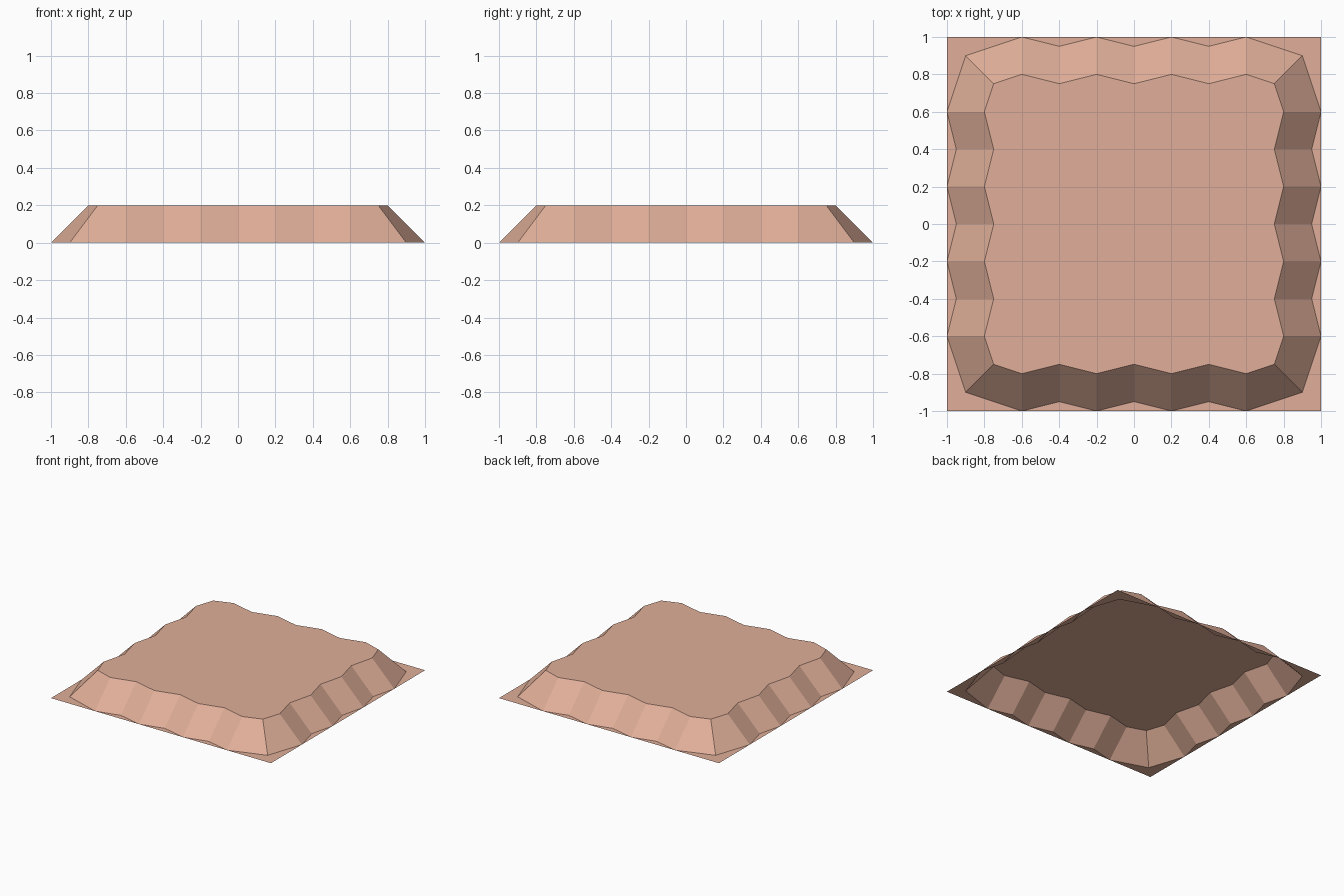
import bpy
import bmesh
from mathutils import Matrix, Vector

cube = bpy.data.objects.get("Cube")
if cube:
    bpy.data.objects.remove(cube, do_unlink=True)

HEIGHT = 0.2
HALF = 1.0

# Single clay colour
clay = bpy.data.materials.new("clay_earth")
clay.use_nodes = True
colour = (0.75, 0.43, 0.32, 1)
clay.diffuse_color = colour
clay.node_tree.nodes["Principled BSDF"].inputs["Base Color"].default_value = colour


def wavy_side(corner, ridge, hollow, z):
    """Zigzag edge of the back side, from its left corner up to the right one."""
    points = [Vector((-corner, corner, z))]
    for i in range(7):
        points.append(Vector((-0.6 + 0.2 * i, hollow if i % 2 else ridge, z)))
    points.append(Vector((corner, corner, z)))
    return points


def quarter_turns(points):
    """The same points on all four sides, clockwise from above."""
    for turn in range(4):
        spin = Matrix.Rotation(-turn * 1.5707963, 3, "Z")
        yield [spin @ p for p in points]


def make_part(name, polygons):
    bm = bmesh.new()
    for polygon in polygons:
        bm.faces.new([bm.verts.new(p) for p in polygon])
    bmesh.ops.remove_doubles(bm, verts=bm.verts, dist=0.0001)
    mesh = bpy.data.meshes.new(name)
    bm.to_mesh(mesh)
    bm.free()
    mesh.materials.append(clay)
    part = bpy.data.objects.new(name, mesh)
    bpy.context.collection.objects.link(part)
    return part


rim = wavy_side(0.75, 0.8, 0.75, HEIGHT)
foot = wavy_side(0.9, HALF, 0.95, 0)

# Flat top with a zigzag outline
outline = [p for side in quarter_turns(rim) for p in side[:-1]]
make_part("plateau_top", [outline[::-1]])

# Faceted slopes, open underneath
slopes = []
for top, low in zip(quarter_turns(rim), quarter_turns(foot)):
    for i in range(len(top) - 1):
        slopes.append([top[i], low[i], low[i + 1], top[i + 1]][::-1])
make_part("side_slopes", slopes)

# Flat ground pieces that fill the notches and corners out to a square
corner = [foot[1], Vector((-HALF, HALF, 0)), Vector((-HALF, foot[1].x * -1, 0)), foot[0]]
fills = list(quarter_turns(corner))
for side in quarter_turns(foot):
    for i in (1, 3, 5):
        fills.append([side[i], side[i + 1], side[i + 2]])
make_part("ground_border", fills)
